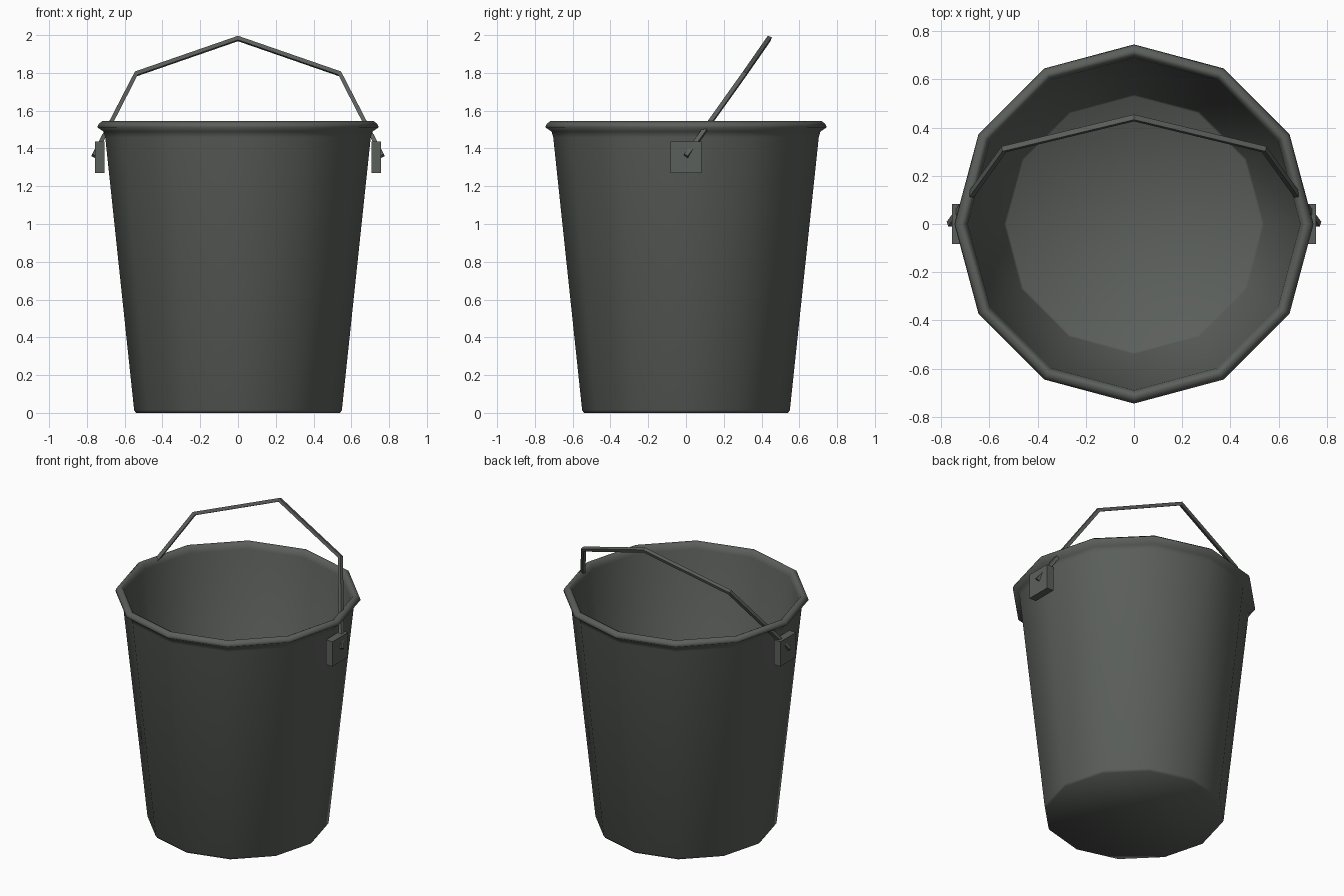
import bpy, bmesh, math

if "Cube" in bpy.data.objects:
    bpy.data.objects.remove(bpy.data.objects["Cube"])

metal = bpy.data.materials.new("dark grey metal")
metal.diffuse_color = (0.105, 0.115, 0.105, 1)
metal.use_nodes = True
metal.node_tree.nodes["Principled BSDF"].inputs["Base Color"].default_value = metal.diffuse_color
SIDES = 12


def finish(name, bm, smooth):
    bmesh.ops.recalc_face_normals(bm, faces=bm.faces[:])
    for f in bm.faces:
        f.smooth = smooth
    mesh = bpy.data.meshes.new(name)
    bm.to_mesh(mesh)
    bm.free()
    mesh.materials.append(metal)
    ob = bpy.data.objects.new(name, mesh)
    bpy.context.collection.objects.link(ob)
    return ob


def lathe(name, profile):
    """Revolve an (r, z) profile and cap both ends."""
    bm = bmesh.new()
    rings = []
    for r, z in profile:
        rings.append([bm.verts.new((r * math.cos(a), r * math.sin(a), z))
                      for a in (2 * math.pi * i / SIDES for i in range(SIDES))])
    for low, high in zip(rings, rings[1:]):
        for i in range(SIDES):
            j = (i + 1) % SIDES
            bm.faces.new((low[i], low[j], high[j], high[i]))
    bm.faces.new(rings[0])
    bm.faces.new(rings[-1])
    return finish(name, bm, True)


# Bucket: outer wall, rolled rim, inner wall and floor in one profile
lathe("bucket_body", [
    (0.54, 0.0), (0.55, 0.015), (0.703, 1.46), (0.712, 1.49),
    (0.745, 1.512), (0.738, 1.53), (0.718, 1.545), (0.70, 1.535),
    (0.69, 1.50), (0.54, 0.04), (0.53, 0.03)])

# Square mounting plates on both sides
for side, label in ((-1, "left"), (1, "right")):
    bm = bmesh.new()
    bmesh.ops.create_cube(bm, size=1)
    for v in bm.verts:
        v.co = (side * 0.731 + v.co.x * 0.05, v.co.y * 0.165, 1.353 + v.co.z * 0.165)
    finish(label + "_handle_plate", bm, False)

# Tilted wire handle with a four-sided section, ends poking through the plates
half = [(0.764, 0, 1.36), (0.54, 0.31, 1.795)]
path = half + [(0, 0.44, 1.982)] + [(-x, y, z) for x, y, z in reversed(half)]
curve = bpy.data.curves.new("handle", "CURVE")
curve.dimensions = "3D"
curve.bevel_depth = 0.016
curve.bevel_resolution = 0
curve.use_fill_caps = True
spline = curve.splines.new("POLY")
spline.points.add(len(path) - 1)
for p, co in zip(spline.points, path):
    p.co = (*co, 1)
spline.use_smooth = False
curve.materials.append(metal)
handle = bpy.data.objects.new("handle", curve)
bpy.context.collection.objects.link(handle)
bpy.context.view_layer.objects.active = handle
handle.select_set(True)
bpy.ops.object.convert(target="MESH")
